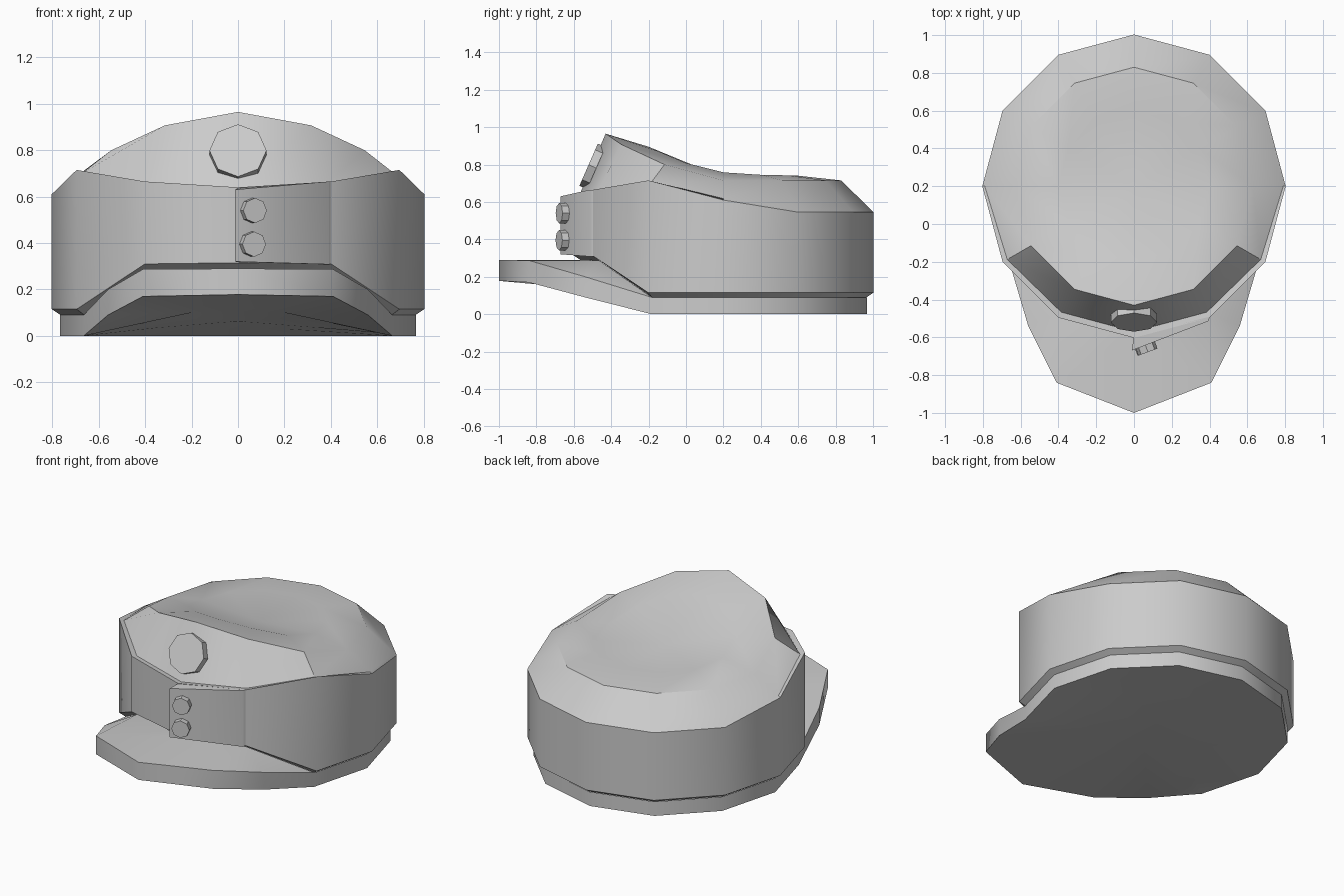
import bpy, bmesh, math
from mathutils import Vector, Matrix

if "Cube" in bpy.data.objects:
    bpy.data.objects.remove(bpy.data.objects["Cube"])


def finish(bm, name, angle=32):
    bmesh.ops.remove_doubles(bm, verts=bm.verts, dist=0.0005)
    bmesh.ops.recalc_face_normals(bm, faces=bm.faces)
    me = bpy.data.meshes.new(name)
    bm.to_mesh(me)
    bm.free()
    ob = bpy.data.objects.new(name, me)
    bpy.context.collection.objects.link(ob)
    bpy.ops.object.select_all(action='DESELECT')
    bpy.context.view_layer.objects.active = ob
    ob.select_set(True)
    bpy.ops.object.shade_smooth_by_angle(angle=math.radians(angle))
    return ob


def ring(bm, radii, heights):
    # 12-sided ring; the 7 values run from the front to the back, mirrored in x
    out = []
    for i in range(12):
        k = min(i, 12 - i)
        r = radii[k] if isinstance(radii, list) else radii
        a = math.radians(-90 + 30 * i)
        out.append(bm.verts.new((r * math.cos(a), 0.2 + r * math.sin(a), heights[k])))
    return out


def loft(bm, rings, indices=range(12)):
    for a, b in zip(rings, rings[1:]):
        for i in indices:
            j = (i + 1) % 12
            bm.faces.new((a[i], a[j], b[j], b[i]))


def fan(bm, loop, point):
    c = bm.verts.new(point)
    for i in range(len(loop)):
        bm.faces.new((loop[i], loop[(i + 1) % len(loop)], c))


def disc(name, centre, normal, radius, depth):
    bm = bmesh.new()
    rot = Vector(normal).to_track_quat('Z', 'Y').to_matrix().to_4x4()
    bmesh.ops.create_cone(bm, cap_ends=True, segments=8, radius1=radius, radius2=radius,
                          depth=depth, matrix=Matrix.Translation(centre) @ rot)
    return finish(bm, name)


# Head band, visor and shared hollowed underside in one shell
bm = bmesh.new()
inner_low = [0.29, 0.287, 0.09, 0.09, 0.09, 0.09, 0.09]
rim = ring(bm, 0.768, [0] * 7)
top = ring(bm, 0.768, inner_low)
under = ring(bm, 0.4, [0.105, 0.1, 0.084, 0.055, 0.035, 0.03, 0.03])
loft(bm, [top, rim, under], range(2, 10))
fan(bm, under, (0, 0.2, 0.063))
tip_lo, tip_hi = bm.verts.new((0, -1, 0.178)), bm.verts.new((0, -1, 0.29))
for s, side, mid in ((1, 2, 1), (-1, 10, 11)):
    lo = [rim[side]] + [bm.verts.new(c) for c in
                        ((s * 0.56, -0.54, 0.09), (s * 0.41, -0.84, 0.17))] + [tip_lo]
    hi = [top[side]] + [bm.verts.new(c) for c in
                        ((s * 0.56, -0.54, 0.2), (s * 0.41, -0.84, 0.287))] + [tip_hi]
    for i in range(3):
        bm.faces.new((lo[i], lo[i + 1], hi[i + 1], hi[i]))
    for v, inner in ((lo, under), (hi, top)):
        bm.faces.new((v[0], v[1], inner[mid], inner[side]) if v is lo
                     else (v[0], v[1], inner[mid]))
        bm.faces.new((v[1], v[2], inner[mid]))
        bm.faces.new((v[2], v[3], inner[0], inner[mid]))
bmesh.ops.delete(bm, geom=[v for v in bm.verts if not v.link_faces], context='VERTS')
finish(bm, "band_and_visor", 48)

# Outer wall, ledge, crown and dished top
bm = bmesh.new()
rings = [
    ring(bm, 0.765, inner_low),
    ring(bm, 0.803, [0.315, 0.31, 0.115, 0.115, 0.115, 0.115, 0.115]),
    ring(bm, 0.803, [0.64, 0.665, 0.715, 0.61, 0.545, 0.545, 0.545]),
    ring(bm, [0.77, 0.77, 0.775, 0.79, 0.79, 0.79, 0.79],
         [0.637, 0.66, 0.702, 0.618, 0.557, 0.557, 0.557]),
    ring(bm, 0.63, [0.965, 0.907, 0.80, 0.715, 0.715, 0.715, 0.715]),
    ring(bm, 0.4, [0.895, 0.87, 0.808, 0.758, 0.745, 0.742, 0.74]),
]
loft(bm, rings)
fan(bm, rings[-1], (0, 0.2, 0.73))
finish(bm, "cap_body")

# Front flap overlapping the wall, tapering into it at one side
bm = bmesh.new()
plan = [(0.0, -0.595, 0.317, 0.638), (-0.012, -0.67, 0.32, 0.63),
        (0.392, -0.515, 0.308, 0.665), (0.402, -0.49, 0.31, 0.665)]
lo = [bm.verts.new((x, y, z)) for x, y, z, _ in plan]
hi = [bm.verts.new((x, y, z)) for x, y, _, z in plan]
bm.faces.new(lo)
bm.faces.new(hi)
for i in range(4):
    j = (i + 1) % 4
    bm.faces.new((lo[i], lo[j], hi[j], hi[i]))
finish(bm, "front_flap", 55)

# Flap buttons
disc("button_upper", (0.066, -0.657, 0.54), (0.345, -0.94, 0), 0.054, 0.045)
disc("button_lower", (0.062, -0.658, 0.395), (0.345, -0.94, 0), 0.054, 0.045)

# Round badge on the crown
disc("crown_badge", (0, -0.5, 0.79), (0, -0.915, 0.4), 0.123, 0.045)
